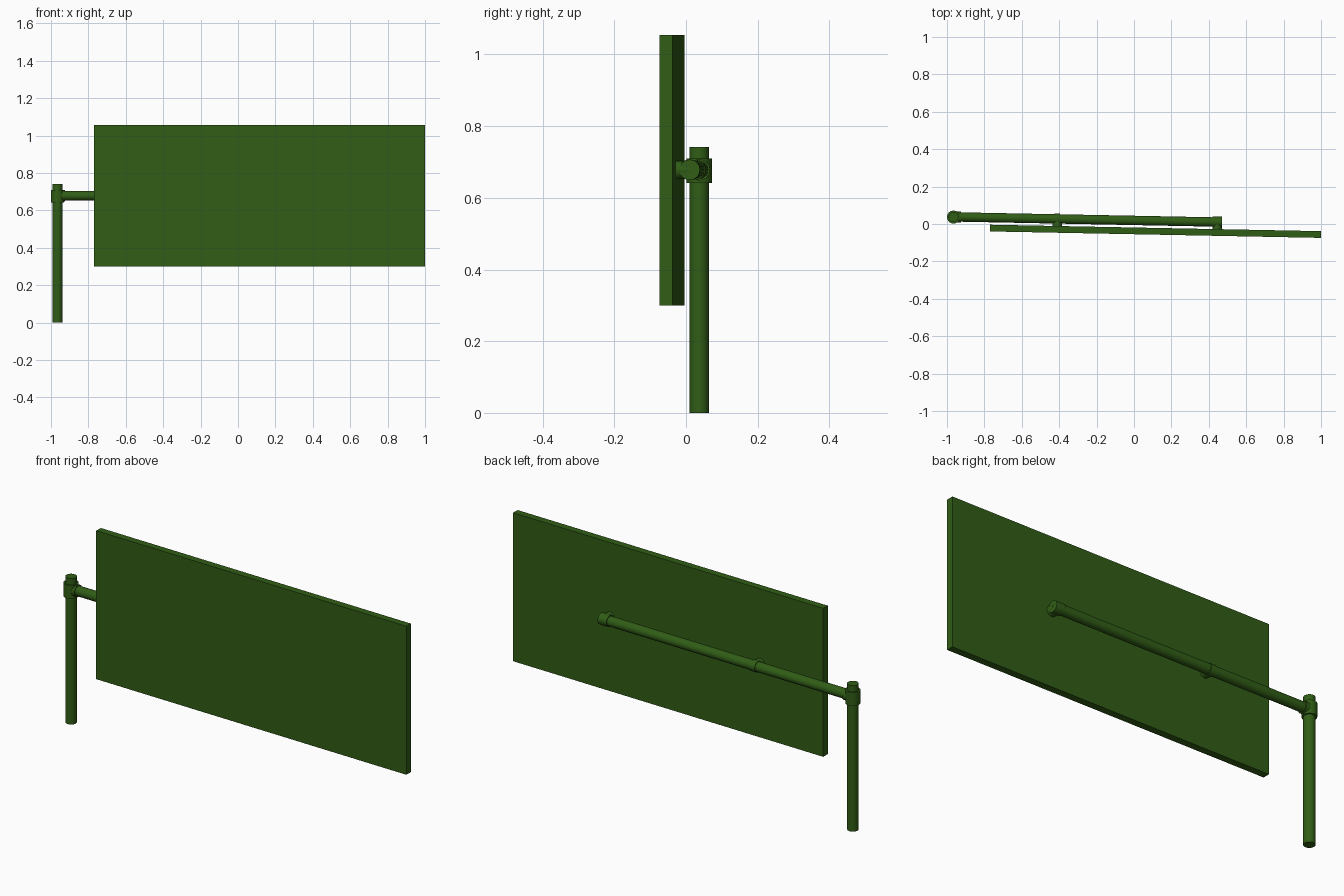
import bpy
import math
from mathutils import Vector

if "Cube" in bpy.data.objects:
    bpy.data.objects.remove(bpy.data.objects["Cube"])

green = bpy.data.materials.new("dark_green")
green.diffuse_color = (0.03, 0.11, 0.008, 1)
green.use_nodes = True
green.node_tree.nodes["Principled BSDF"].inputs["Base Color"].default_value = green.diffuse_color

SLOPE = -0.0195                     # the sign and arm are turned slightly
TURN = math.atan(SLOPE)
ARM_Z = 0.678


def finish(ob, name):
    ob.name = name
    ob.data.materials.append(green)
    return ob


def rod(name, a, b, radius, sides=16):
    """Capped cylinder running from point a to point b."""
    a, b = Vector(a), Vector(b)
    d = b - a
    bpy.ops.mesh.primitive_cylinder_add(
        vertices=sides, radius=radius, depth=d.length, location=(a + b) / 2,
        rotation=d.to_track_quat('Z', 'Y').to_euler())
    bpy.ops.object.shade_smooth_by_angle(angle=math.radians(35))
    return finish(bpy.context.object, name)


def arm_point(x, offset=0.0):
    """Point on the arm axis at x, moved by offset along y."""
    return (x, 0.038 + SLOPE * (x + 0.965) + offset, ARM_Z)


# Upright post with the collar that holds the arm
rod("post", (-0.965, 0.037, 0), (-0.965, 0.037, 0.742), 0.027)
rod("post_collar", (-0.965, 0.037, 0.642), (-0.965, 0.037, 0.71), 0.035)

# Horizontal arm and its sleeve at the post
rod("arm", arm_point(-0.965), arm_point(0.47), 0.025)
rod("arm_sleeve", arm_point(-0.965), arm_point(-0.925), 0.03)

# Clips round the arm with stubs reaching the panel
for name, x, width, radius in (("inner_clip", -0.41, 0.03, 0.028),
                               ("end_clip", 0.445, 0.05, 0.029)):
    rod(name, arm_point(x - width / 2), arm_point(x + width / 2), radius)
    rod(name + "_stub", arm_point(x), arm_point(x, -0.045), radius * 0.9)

# Flat sign panel
bpy.ops.mesh.primitive_cube_add(size=1, location=(0.115, -0.039, 0.6775),
                                rotation=(0, 0, TURN))
panel = finish(bpy.context.object, "sign_panel")
panel.scale = (1.769, 0.036, 0.755)
